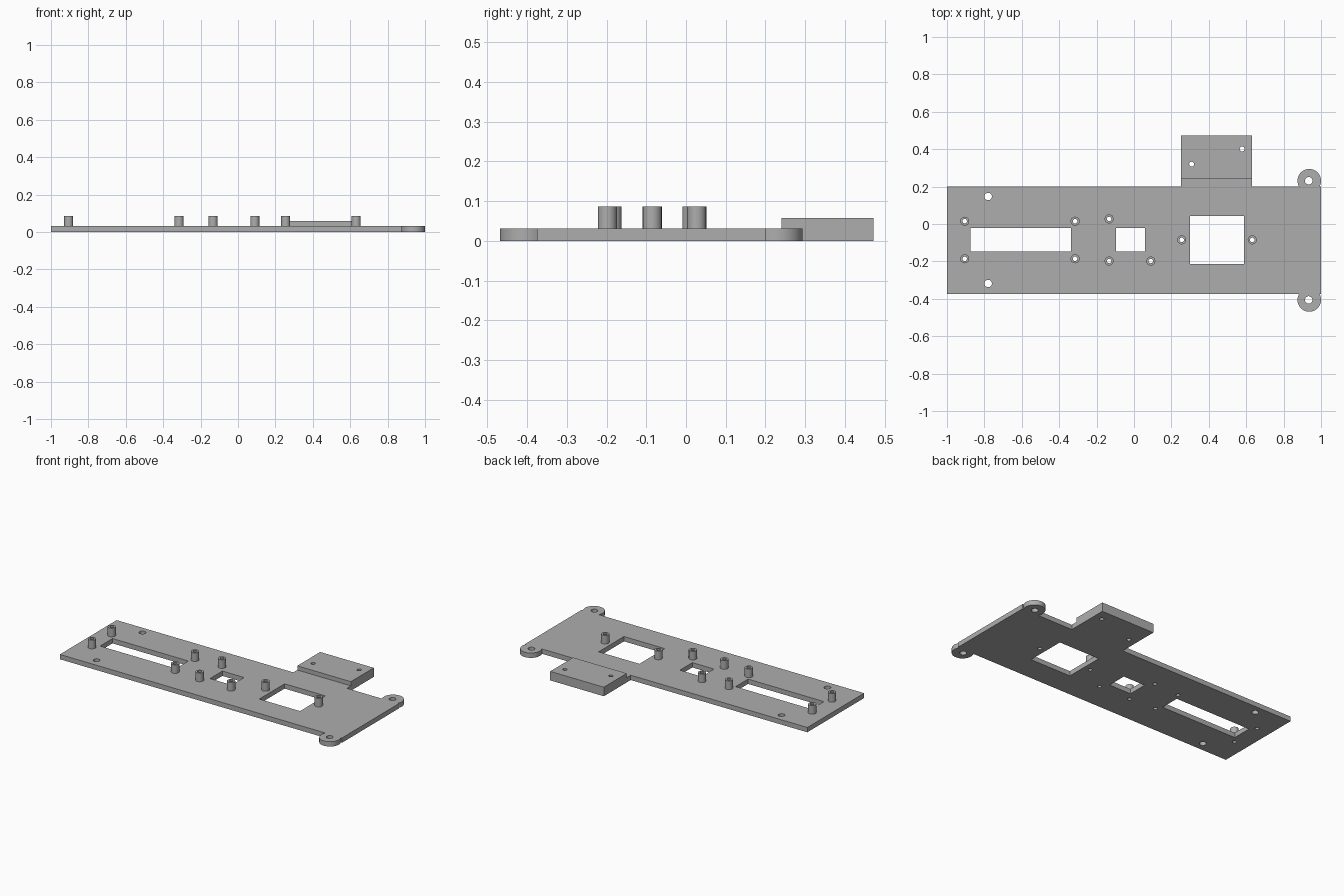
import bpy
import math

cube = bpy.data.objects.get("Cube")
if cube:
    bpy.data.objects.remove(cube, do_unlink=True)

grey = bpy.data.materials.new("plain grey")
grey.use_nodes = True
COLOR = (0.42, 0.42, 0.42, 1)
grey.diffuse_color = COLOR
grey.node_tree.nodes["Principled BSDF"].inputs["Base Color"].default_value = COLOR


def rect(x0, x1, y0, y1):
    return [(x0, y0), (x1, y0), (x1, y1), (x0, y1)]


def arc(x, y, r, start=0.0, sweep=2 * math.pi, n=32, closed=True):
    steps = n if closed else n + 1
    return [(x + r * math.cos(start + sweep * i / n),
             y + r * math.sin(start + sweep * i / n)) for i in range(steps)]


def slab(name, loops, z0, z1):
    """Extrude a flat outline (first loop) with holes (other loops)."""
    curve = bpy.data.curves.new(name, 'CURVE')
    curve.dimensions = '2D'
    curve.fill_mode = 'BOTH'
    curve.extrude = (z1 - z0) / 2
    for loop in loops:
        spline = curve.splines.new('POLY')
        spline.points.add(len(loop) - 1)
        for point, (x, y) in zip(spline.points, loop):
            point.co = (x, y, 0, 1)
        spline.use_cyclic_u = True
    curve.materials.append(grey)
    obj = bpy.data.objects.new(name, curve)
    obj.location.z = (z0 + z1) / 2
    bpy.context.collection.objects.link(obj)
    bpy.ops.object.select_all(action='DESELECT')
    obj.select_set(True)
    bpy.context.view_layer.objects.active = obj
    bpy.ops.object.convert(target='MESH')
    # Weld the caps to the walls so edges are shared
    bpy.ops.object.mode_set(mode='EDIT')
    bpy.ops.mesh.select_all(action='SELECT')
    bpy.ops.mesh.remove_doubles(threshold=0.0001)
    bpy.ops.mesh.normals_make_consistent(inside=False)
    bpy.ops.object.mode_set(mode='OBJECT')
    bpy.ops.object.shade_smooth_by_angle(angle=math.radians(30))
    return bpy.context.object


THICK, POST_TOP, BLOCK_TOP = 0.031, 0.086, 0.058
FRONT, BACK = -0.375, 0.2
TAB_L, TAB_R, TAB_Y = 0.252, 0.632, 0.24

# Corner lugs: circles that run into the front and back edges
LUG_X, LUG_R, LUG_OUT = 0.937, 0.063, 0.031
dip = math.asin(LUG_OUT / LUG_R)
sweep = math.pi + 2 * dip
lug_ys = (FRONT - LUG_OUT, BACK + LUG_OUT)
front_lug = arc(LUG_X, lug_ys[0], LUG_R, math.pi - dip, sweep, closed=False)
back_lug = arc(LUG_X, lug_ys[1], LUG_R, -dip, sweep, closed=False)

outline = ([(-1, FRONT)] + front_lug + [(1, FRONT), (1, BACK)] + back_lug +
           [(TAB_R, BACK), (TAB_R, TAB_Y), (TAB_L, TAB_Y), (TAB_L, BACK), (-1, BACK)])

# Openings and screw holes in the plate
windows = [rect(-0.875, -0.337, -0.147, -0.021),
           rect(-0.096, 0.058, -0.147, -0.021),
           rect(0.3, 0.589, -0.213, 0.043)]
screw_holes = [arc(-0.78, y, 0.02) for y in (-0.318, 0.147)]
screw_holes += [arc(LUG_X - 0.003, y, 0.02) for y in lug_ys]

# Standoff positions
posts = [(x, y) for x in (-0.905, -0.315) for y in (-0.186, 0.015)]
posts += [(-0.133, 0.027), (-0.133, -0.198), (0.09, -0.198),
          (0.255, -0.085), (0.632, -0.085)]
POST_R, BORE_R = 0.024, 0.012
bores = [arc(x, y, BORE_R, n=24) for x, y in posts]

slab("base_plate", [outline] + windows + screw_holes + bores, 0, THICK)

# Raised mounting block on the back tab
slab("mounting_block", [rect(TAB_L, TAB_R, TAB_Y, 0.472),
                        arc(0.308, 0.32, 0.013), arc(0.578, 0.401, 0.013)], 0, BLOCK_TOP)

# Hollow standoffs
for i, (x, y) in enumerate(posts):
    slab(f"standoff_{i + 1}", [arc(x, y, POST_R, n=24), bores[i]], THICK, POST_TOP)
